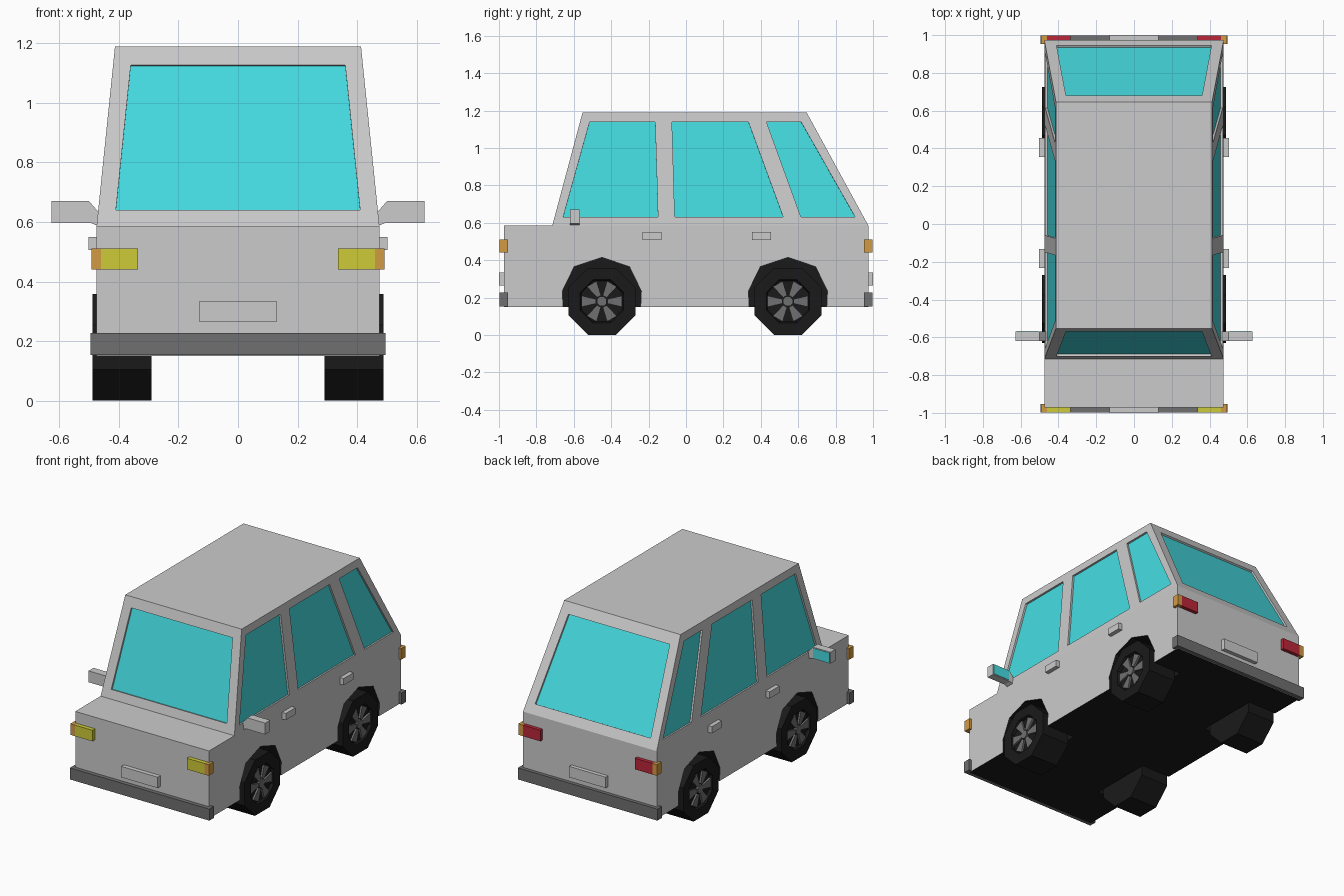
import bpy, bmesh, math
from mathutils import Vector

if "Cube" in bpy.data.objects:
    bpy.data.objects.remove(bpy.data.objects["Cube"])


def material(name, *rgb):
    m = bpy.data.materials.new(name)
    m.diffuse_color = (*rgb, 1)
    m.use_nodes = True
    m.node_tree.nodes["Principled BSDF"].inputs["Base Color"].default_value = m.diffuse_color
    return m


PAINT = material("paint", .7, .7, .7)
BLACK = material("black", .01, .01, .01)
GLASS = material("glass", .06, .72, .76)
DARK = material("dark_trim", .16, .16, .16)
YELLOW = material("yellow_lamp", .62, .6, .04)
ORANGE = material("orange_lamp", .65, .33, .06)
RED = material("red_lamp", .5, .02, .04)


def finish(name, bm, *mats):
    bmesh.ops.recalc_face_normals(bm, faces=bm.faces)
    me = bpy.data.meshes.new(name)
    bm.to_mesh(me)
    bm.free()
    ob = bpy.data.objects.new(name, me)
    bpy.context.collection.objects.link(ob)
    for m in mats:
        me.materials.append(m)
    return ob


def prism(bm, a, b, mat=0, cap=None):
    """Solid between two matching loops; cap is the material of loop a."""
    va, vb = [bm.verts.new(p) for p in a], [bm.verts.new(p) for p in b]
    n = len(a)
    faces = [bm.faces.new(va), bm.faces.new(vb[::-1])]
    faces += [bm.faces.new((va[i], vb[i], vb[(i + 1) % n], va[(i + 1) % n])) for i in range(n)]
    for f in faces:
        f.material_index = mat
    if cap is not None:
        faces[0].material_index = cap


def box(name, x, y, z, mat):
    bm = bmesh.new()
    ring = [(x[0], y[0]), (x[1], y[0]), (x[1], y[1]), (x[0], y[1])]
    prism(bm, [(*p, z[0]) for p in ring], [(*p, z[1]) for p in ring])
    return finish(name, bm, mat)


SIDES = ((1, "right"), (-1, "left"))
WHEELS = ((-.45, "front"), (.545, "rear"))
W, SHOULDER, ROOF, ROOF_W = .475, .585, 1.19, .413
COWL, TAIL, ROOF_F, ROOF_R = -.715, .975, -.553, .645

# Body shell: lower tub and tapered cabin in one solid
bm = bmesh.new()
outline = [(W, -.972, .15), (W, -.972, SHOULDER), (W, COWL, SHOULDER),
           (ROOF_W, ROOF_F, ROOF), (ROOF_W, ROOF_R, ROOF), (W, TAIL, SHOULDER), (W, TAIL, .15)]
R = [bm.verts.new(p) for p in outline]
L = [bm.verts.new((-x, y, z)) for x, y, z in outline]
for s in (R, L):
    bm.faces.new([s[i] for i in (0, 1, 2, 5, 6)])
    bm.faces.new(s[2:6])
for i in range(7):
    j = (i + 1) % 7
    f = bm.faces.new((R[i], R[j], L[j], L[i]))
    if i == 6:
        f.material_index = 1
body = finish("body", bm, PAINT, BLACK, GLASS)

# Cutter for wheel wells and recessed windows
bm = bmesh.new()
arch = [(-.205, .1), (-.211, .235), (-.148, .365), (0, .415), (.148, .365), (.211, .235), (.205, .1)]
for s, _ in SIDES:
    for y, _ in WHEELS:
        prism(bm, [(s * .27, y + u, z) for u, z in arch], [(s * .52, y + u, z) for u, z in arch], 1)


def lerp(a, b, z):
    return a + (b - a) * (z - SHOULDER) / (ROOF - SHOULDER)


def window(points, normal):
    n = Vector(normal).normalized()
    prism(bm, [Vector(p) - n * .012 for p in points], [Vector(p) + n * .02 for p in points], 0, 2)


H = ROOF - SHOULDER
side_windows = [(-.657, -.15, -.165, -.515), (-.06, .52, .333, -.075), (.615, .905, .615, .43)]
for s, _ in SIDES:
    for ys in side_windows:
        window([(s * lerp(W, ROOF_W, z), y, z) for y, z in zip(ys, (.63, .63, 1.14, 1.14))],
               (s * H, 0, W - ROOF_W))
for y0, y1, s in ((COWL, ROOF_F, -1), (TAIL, ROOF_R, 1)):
    window([(x, lerp(y0, y1, z), z) for x, z in ((-.41, .64), (.41, .64), (.36, 1.127), (-.36, 1.127))],
           (0, s * H, abs(y1 - y0)))
cutter = finish("body_cutter", bm, PAINT, BLACK, GLASS)
cutter.hide_render = True
mod = body.modifiers.new("openings", 'BOOLEAN')
mod.operation, mod.solver, mod.object = 'DIFFERENCE', 'EXACT', cutter


# Wheels: octagonal tyre with recessed rim, hub and six flared spokes
def ring(x, y, r, n=8):
    return [(x, y + r * math.cos(math.tau * (i + .5) / n), .18 + r * math.sin(math.tau * (i + .5) / n))
            for i in range(n)]


for s, side in SIDES:
    for y, end in WHEELS:
        bm = bmesh.new()
        loops = [[bm.verts.new(p) for p in ring(s * x, y, r)]
                 for x, r in ((.29, .194), (.488, .194), (.488, .125), (.47, .118))]
        for a, b in zip(loops, loops[1:]):
            for i in range(8):
                j = (i + 1) % 8
                bm.faces.new((a[i], a[j], b[j], b[i]))
        bm.faces.new(loops[0])
        bm.faces.new(loops[-1])
        finish(f"{end}_{side}_tyre", bm, BLACK)
        bm = bmesh.new()
        prism(bm, ring(s * .468, y, .028), ring(s * .486, y, .028))
        for k in range(6):
            t = math.tau * k / 6
            quad = [(y + r * math.cos(t) - w * math.sin(t), .18 + r * math.sin(t) + w * math.cos(t))
                    for r, w in ((.03, -.012), (.108, -.03), (.108, .03), (.03, .012))]
            prism(bm, [(s * .468, *p) for p in quad], [(s * .482, *p) for p in quad])
        finish(f"{end}_{side}_hub", bm, DARK)

# Bumpers, plates and lamps at both ends
for e, end, lamp in ((-1, "front", YELLOW), (1, "rear", RED)):
    depth = sorted((e * .952, e * .998))
    box(f"{end}_bumper", (-.495, .495), depth, (.153, .227), DARK)
    box(f"{end}_plate", (-.13, .13), sorted((e * .96, e)), (.265, .335), PAINT)
    for s, side in SIDES:
        box(f"{end}_{side}_lamp", sorted((s * .335, s * .46)), depth, (.44, .511), lamp)
        box(f"{end}_{side}_indicator", sorted((s * .46, s * .492)), depth, (.44, .511), ORANGE)

# Door handles and wing mirrors
mirror = [(.627, .67), (.5, .67), (.465, .63), (.465, .585), (.495, .597), (.627, .597)]
glass = [(.622, .665), (.505, .665), (.505, .602), (.622, .602)]
for s, side in SIDES:
    for y, end in ((-.182, "front"), (.404, "rear")):
        box(f"{end}_{side}_handle", sorted((s * .465, s * .502)), (y - .05, y + .05), (.507, .55), PAINT)
    bm = bmesh.new()
    prism(bm, [(s * x, -.62, z) for x, z in mirror], [(s * x, -.57, z) for x, z in mirror])
    finish(f"{side}_mirror", bm, PAINT)
    bm = bmesh.new()
    prism(bm, [(s * x, -.575, z) for x, z in glass], [(s * x, -.567, z) for x, z in glass])
    finish(f"{side}_mirror_glass", bm, GLASS)
